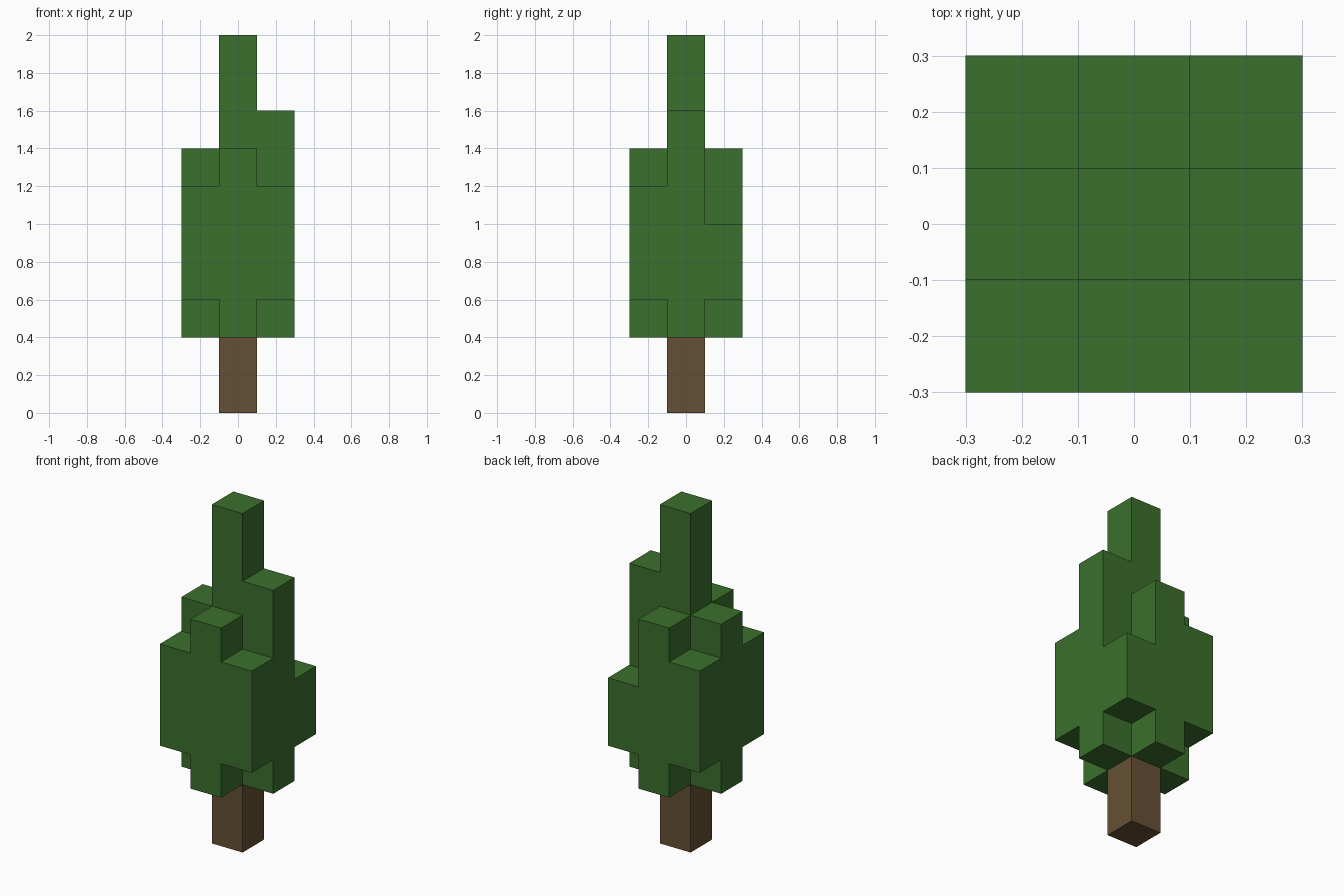
import bpy, bmesh
from mathutils import Vector

default = bpy.data.objects.get("Cube")
if default:
    bpy.data.objects.remove(default, do_unlink=True)

UNIT = 0.2  # edge length of one block


def material(name, rgb):
    mat = bpy.data.materials.new(name)
    mat.use_nodes = True
    color = (*rgb, 1.0)
    mat.diffuse_color = color
    bsdf = mat.node_tree.nodes["Principled BSDF"]
    bsdf.inputs["Base Color"].default_value = color
    bsdf.inputs["Roughness"].default_value = 0.9
    return mat


def block_part(name, columns, mat):
    """Build one clean shell from columns {(x, y): (bottom, top)} in blocks."""
    cells = {(x, y, z) for (x, y), (low, high) in columns.items() for z in range(low, high)}
    bm = bmesh.new()
    for cell in cells:
        centre = Vector(cell) + Vector((0, 0, 0.5))
        for axis in range(3):
            for sign in (-1, 1):
                normal = Vector((0, 0, 0))
                normal[axis] = sign
                if tuple(int(c + n) for c, n in zip(cell, normal)) in cells:
                    continue  # hidden between two blocks
                u = Vector((0, 0, 0))
                u[(axis + 1) % 3] = 1
                v = normal.cross(u)
                corners = [(-1, -1), (1, -1), (1, 1), (-1, 1)]
                bm.faces.new([bm.verts.new((centre + (normal + a * u + b * v) / 2) * UNIT)
                              for a, b in corners])
    # Weld the blocks and merge coplanar faces
    bmesh.ops.remove_doubles(bm, verts=bm.verts[:], dist=0.001)
    bmesh.ops.dissolve_limit(bm, angle_limit=0.01, verts=bm.verts[:], edges=bm.edges[:])
    mesh = bpy.data.meshes.new(name)
    bm.to_mesh(mesh)
    bm.free()
    mesh.materials.append(mat)
    obj = bpy.data.objects.new(name, mesh)
    bpy.context.collection.objects.link(obj)
    return obj


leaf_green = material("leaf green", (0.044, 0.162, 0.026))
bark_brown = material("bark brown", (0.130, 0.081, 0.033))

# Trunk
block_part("trunk", {(0, 0): (0, 2)}, bark_brown)

# Canopy: raised corners, lower-hanging sides, tall central spire
canopy = {}
for x in (-1, 0, 1):
    for y in (-1, 0, 1):
        canopy[x, y] = (3, 6) if x and y else (2, 7)
canopy[0, 0] = (2, 10)
canopy[1, 0] = (2, 8)   # taller left side
canopy[1, 1] = (3, 5)   # shorter back left corner
block_part("canopy", canopy, leaf_green)
